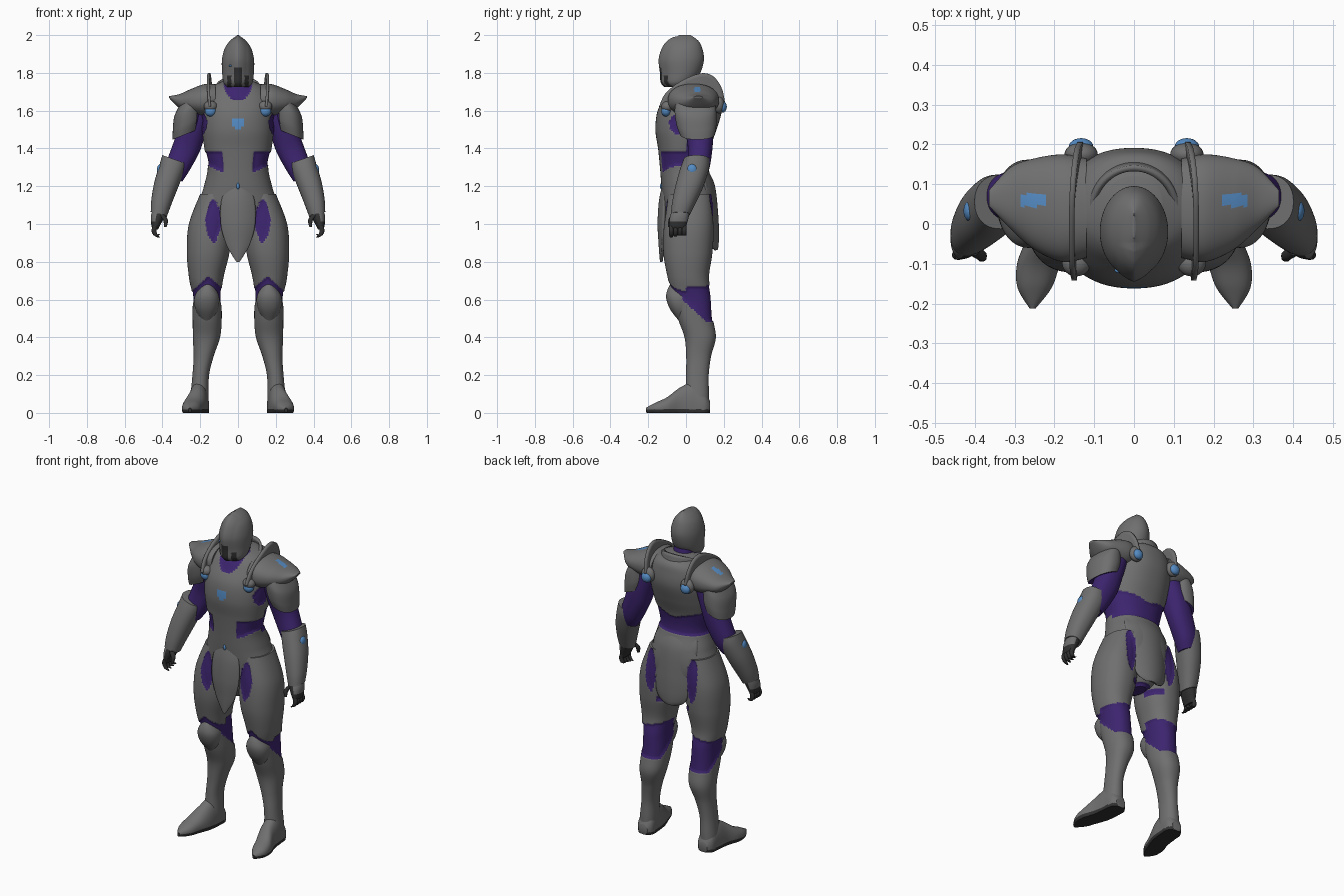
import bpy, bmesh, math
from mathutils import Vector

cube = bpy.data.objects.get("Cube")
if cube:
    bpy.data.objects.remove(cube)


def material(name, rgb):
    m = bpy.data.materials.new(name)
    m.use_nodes = True
    m.diffuse_color = (*rgb, 1)
    m.node_tree.nodes["Principled BSDF"].inputs["Base Color"].default_value = (*rgb, 1)
    return m


MATS = [material("armour_grey", (0.16, 0.16, 0.16)),
        material("suit_purple", (0.046, 0.018, 0.16)),
        material("light_blue", (0.09, 0.26, 0.55)),
        material("glove_black", (0.03, 0.03, 0.03))]
GREY, PURPLE, BLUE, BLACK = range(4)


def finish(name, bm, rule, mirror=False, thick=0):
    """Colour faces by rule, sink the suit below the armour, make the object."""
    bmesh.ops.recalc_face_normals(bm, faces=bm.faces)
    bm.normal_update()
    for f in bm.faces:
        f.material_index = rule(f.calc_center_median(), f.normal) if callable(rule) else rule
    if callable(rule):
        for v in [v for v in bm.verts if all(f.material_index == PURPLE for f in v.link_faces)]:
            v.co -= v.normal * 0.006
    me = bpy.data.meshes.new(name)
    bm.to_mesh(me)
    bm.free()
    for m in MATS:
        me.materials.append(m)
    me.shade_smooth()
    me.set_sharp_from_angle(angle=0.8)
    ob = bpy.data.objects.new(name, me)
    bpy.context.scene.collection.objects.link(ob)
    if thick:
        s = ob.modifiers.new("Thickness", "SOLIDIFY")
        s.thickness, s.offset = thick, 0
    if mirror:
        ob.modifiers.new("Mirror", "MIRROR")


def spline(rows, steps):
    """Catmull-Rom interpolation of number tuples."""
    rows = [Vector(r) for r in rows]
    out = []
    for i in range(len(rows) - 1):
        a, b, c, d = rows[max(i - 1, 0)], rows[i], rows[i + 1], rows[min(i + 2, len(rows) - 1)]
        for k in range(steps):
            t = k / steps
            out.append(0.5 * (2 * b + (c - a) * t + (2 * a - 5 * b + 4 * c - d) * t * t
                              + (3 * b - a - 3 * c + d) * t ** 3))
    return out + [rows[-1]]


def loft(name, rows, rule, axis="z", tilt=0, power=0.9, segs=96, steps=12, mirror=False, shape=None):
    """Skin ellipses given as (x, y, z, radius, radius)."""
    bm = bmesh.new()
    rings = []
    for x, y, z, r1, r2 in spline(rows, steps):
        r1, r2 = max(r1, 0.001), max(r2, 0.001)
        ring = []
        for i in range(segs):
            a = math.tau * i / segs
            c, s = math.cos(a), math.sin(a)
            c = math.copysign(abs(c) ** power, c) * r1
            s = math.copysign(abs(s) ** power, s) * r2
            p = {"z": (x + c, y + s, z + tilt * c), "x": (x, y + c, z + s), "y": (x + c, y, z + s)}[axis]
            ring.append(bm.verts.new(shape(Vector(p)) if shape else p))
        rings.append(ring)
    for a, b in zip(rings, rings[1:]):
        for i in range(segs):
            j = (i + 1) % segs
            bm.faces.new((a[i], a[j], b[j], b[i]))
    bm.faces.new(rings[0])
    bm.faces.new(rings[-1])
    finish(name, bm, rule, mirror)


def sheet(name, fn, rule, nu=24, nv=24, thick=0.015, mirror=False):
    """Thin curved plate from a surface function of u, v in 0..1."""
    bm = bmesh.new()
    g = [[bm.verts.new(fn(u / nu, v / nv)) for u in range(nu + 1)] for v in range(nv + 1)]
    for v in range(nv):
        for u in range(nu):
            bm.faces.new((g[v][u], g[v][u + 1], g[v + 1][u + 1], g[v + 1][u]))
    finish(name, bm, rule, mirror, thick)


def tabard(name, rows, bulge):
    pts = spline(rows, 8)
    def fn(u, v):
        z, half, y = pts[round(v * (len(pts) - 1))]
        w = 2 * u - 1
        return (half * w, y + bulge * w * w * half, z)
    sheet(name, fn, GREY, nv=len(pts) - 1)


def blob(name, loc, size, mat, mirror=False):
    bm = bmesh.new()
    bmesh.ops.create_uvsphere(bm, u_segments=24, v_segments=16, radius=1)
    for v in bm.verts:
        v.co = Vector(loc) + Vector(a * b for a, b in zip(v.co, size))
    finish(name, bm, mat, mirror)


# Colour rules
def hip_gap(p):
    x = abs(p.x) - 0.13
    if p.y < 0:
        return abs(x / 0.042) ** 1.6 + abs((p.z - 1.015) / 0.115) ** 1.6 < 1
    return ((x - 0.01) / 0.034) ** 2 + ((p.z - 1.03) / 0.13) ** 2 < 1


def torso_rule(p, n):
    x = abs(p.x)
    if p.y < 0 and 1.495 < p.z < 1.56 and x < min(0.036, (p.z - 1.488) * 0.9):
        return BLUE
    if p.y < 0:
        waist = x > 0.08 and 1.275 + 0.5 * max(0, x - 0.09) < p.z < 1.385
    else:
        waist = 1.28 < p.z < 1.39 + 0.25 * x
    throat = p.y < 0.02 and (x / 0.075) ** 2 + ((p.z - 1.745) / 0.09) ** 2 < 1
    armpit = x > 0.12 and ((p.y + 0.04) / 0.05) ** 2 + ((p.z - 1.53) / 0.055) ** 2 < 1
    return PURPLE if waist or throat or armpit or hip_gap(p) or p.z < 0.88 else GREY


def leg_rule(p, n):
    top = 0.725 - 0.9 * abs(p.x - 0.155) if p.y < 0 else 0.685 + 0.2 * (0.16 - p.x)
    knee = max(0.48, 0.58 - 0.9 * p.y) < p.z < top
    beside = p.y < 0 and 0.6 < p.z < top and abs(p.x - 0.16) < 0.075
    seat = p.x < 0.11 and p.y > 0.03 and 0.84 < p.z < 0.875
    return PURPLE if knee or beside or seat or hip_gap(p) else GREY


def helmet_rule(p, n):
    slit = abs(p.x) < 0.02 and p.z < 1.83
    vents = 0.034 < abs(p.x) < 0.057 and p.z < 1.785
    return BLACK if p.y < -0.06 and (slit or vents) or n.z < -0.8 else GREY


# Torso and neck
loft("torso", [(0, .03, .86, .04, .06), (0, .02, .92, .10, .12), (0, .02, 1.0, .17, .135),
               (0, .02, 1.1, .205, .14), (0, .01, 1.2, .18, .14), (0, -.01, 1.3, .16, .128),
               (0, -.01, 1.4, .178, .138), (0, .0, 1.5, .19, .162), (0, .02, 1.6, .19, .17),
               (0, .04, 1.68, .175, .146), (0, .05, 1.73, .135, .12), (0, .05, 1.76, .07, .07)], torso_rule)
loft("neck", [(0, .01, 1.64, .075, .085), (0, .01, 1.72, .065, .07), (0, .0, 1.8, .06, .065)],
     PURPLE, segs=48, steps=6)

# Helmet with a brow ridge down the middle
def ridge(p):
    if p.y < -0.05:
        p.y -= 0.014 * max(0, 1 - abs(p.x) / 0.045)
    return p

loft("helmet", [(0, -.05, 1.725, .058, .05), (0, -.04, 1.75, .077, .08), (0, -.024, 1.8, .084, .1),
                (0, -.018, 1.87, .085, .113), (0, -.014, 1.93, .07, .1), (0, -.01, 1.97, .042, .075),
                (0, -.005, 2.0, .003, .03)], helmet_rule, shape=ridge, power=1)
blob("visor_light", (-.035, -.116, 1.838), (.014, .008, .006), BLUE)

# Collar, open at the throat
def collar(u, v):
    a = -0.45 + u * (math.pi + 0.9)
    rise = 0.55 + 0.45 * math.sin(a)
    return ((.13 - .025 * v) * math.cos(a), .03 + (.13 - .02 * v) * math.sin(a), 1.68 + .1 * v * rise)

sheet("collar", collar, GREY, nu=40, nv=6)

# Front and back hip plates, flowing out of the waist
tabard("front_hip_plate", [(1.22, .05, -.115), (1.12, .085, -.136), (1.0, .088, -.143),
                           (.9, .062, -.138), (.84, .03, -.134), (.8, .004, -.13)], 0.3)
tabard("back_hip_plate", [(1.29, .12, .105), (1.2, .145, .146), (1.05, .122, .163),
                          (.95, .11, .167), (.89, .085, .165), (.865, .035, .16)], -0.35)

# Legs, knees and feet
loft("legs", [(.11, .02, 1.16, .09, .115), (.145, .015, 1.0, .115, .132), (.158, .01, .85, .113, .13),
              (.168, .012, .72, .092, .11), (.165, .03, .62, .078, .105), (.163, .05, .5, .077, .093),
              (.167, .075, .4, .072, .083), (.182, .067, .3, .053, .066), (.197, .06, .2, .044, .06),
              (.203, .06, .1, .048, .062), (.206, .06, .03, .05, .062)], leg_rule, mirror=True)
loft("knee_guards", [(.165, -.01, .49, .03, .03), (.166, -.025, .55, .06, .06), (.165, -.035, .61, .066, .07),
                     (.163, -.04, .66, .042, .055), (.16, -.045, .705, .004, .02)], GREY,
     segs=48, steps=6, mirror=True)

def ground(p):
    p.z = max(p.z, 0)
    return p

loft("boots", [(.203, .128, .03, .03, .03), (.204, .1, .03, .05, .08), (.208, .04, .03, .052, .13),
               (.217, -.03, .03, .053, .105), (.24, -.1, .025, .054, .058), (.25, -.16, .02, .043, .035),
               (.255, -.212, .015, .008, .012)],
     lambda p, n: BLACK if p.z < 0.018 else GREY, axis="y", mirror=True, shape=ground)

# Arms
loft("upper_arms", [(.19, .06, 1.62, .06, .08), (.24, .07, 1.5, .07, .075), (.275, .075, 1.4, .07, .065),
                    (.32, .065, 1.3, .062, .06), (.345, .05, 1.24, .05, .05)], PURPLE,
     tilt=.3, segs=48, steps=6, mirror=True)
loft("bracers", [(.336, .056, 1.342, .065, .068), (.352, .045, 1.29, .064, .076), (.383, .018, 1.2, .06, .074),
                 (.408, -.012, 1.11, .051, .062), (.42, -.03, 1.05, .042, .05)], GREY,
     tilt=.35, segs=48, steps=6, mirror=True)
loft("palms", [(.413, -.02, 1.09, .035, .045), (.425, -.035, 1.04, .036, .05), (.436, -.043, .99, .022, .045),
               (.436, -.043, .97, .012, .038)],
     lambda p, n: GREY if n.x > .3 and p.z > 1.015 else BLACK, segs=32, steps=6, mirror=True)
for i, name in enumerate(("index", "middle", "ring", "little")):
    y = -0.078 + 0.023 * i
    loft(name + "_fingers", [(.438, y, .99, .013, .012), (.445, y, .965, .013, .012),
                             (.435, y, .94, .011, .011), (.418, y, .928 + .006 * i, .006, .006)],
         BLACK, segs=12, steps=4, mirror=True)
loft("thumbs", [(.405, -.065, 1.05, .015, .015), (.383, -.08, 1.02, .013, .013), (.385, -.088, .985, .007, .007)],
     BLACK, segs=12, steps=4, mirror=True)

# Layered shoulder guards, the lower cup open on the inner side
loft("shoulder_cups", [(.245, .05, 1.66, .06, .1), (.262, .05, 1.6, .075, .11), (.268, .055, 1.53, .077, .106),
                       (.276, .06, 1.475, .07, .092)],
     lambda p, n: PURPLE if n.z < -0.75 or n.x < -0.75 else GREY, tilt=-.4, mirror=True)
loft("shoulder_wings", [(.12, .04, 1.66, .125, .08), (.18, .04, 1.655, .135, .085), (.25, .05, 1.65, .115, .064),
                        (.31, .065, 1.65, .078, .038), (.365, .065, 1.672, .02, .005)],
     lambda p, n: BLUE if .222 < p.x < .285 and abs(p.y - .06) < .016 and n.z > .5 else GREY,
     axis="x", mirror=True)

# Ridges running over the shoulders, highest behind the neck
path = spline([(.15, -.12, 1.62), (.155, -.09, 1.68), (.157, -.02, 1.735), (.155, .07, 1.775),
               (.15, .13, 1.765), (.143, .17, 1.71), (.135, .185, 1.64)], 6)
def strap(u, v):
    p = path[round(u * (len(path) - 1))]
    out = Vector((0, p.y - .04, p.z - 1.6)).normalized()
    return p + out * (v * .08 - .058)

sheet("shoulder_ridges", strap, GREY, nu=len(path) - 1, nv=4, thick=.014, mirror=True)

# Lights in their housings
blob("front_light_housings", (.145, -.098, 1.622), (.036, .034, .03), GREY, True)
blob("front_lights", (.145, -.105, 1.598), (.031, .026, .029), BLUE, True)
blob("back_light_housings", (.133, .175, 1.63), (.042, .03, .045), GREY, True)
blob("back_lights", (.133, .194, 1.62), (.031, .022, .03), BLUE, True)
blob("bracer_lights", (.411, .033, 1.287), (.018, .027, .03), BLUE, True)
blob("belt_light", (0, -.126, 1.2), (.009, .012, .018), BLUE)
